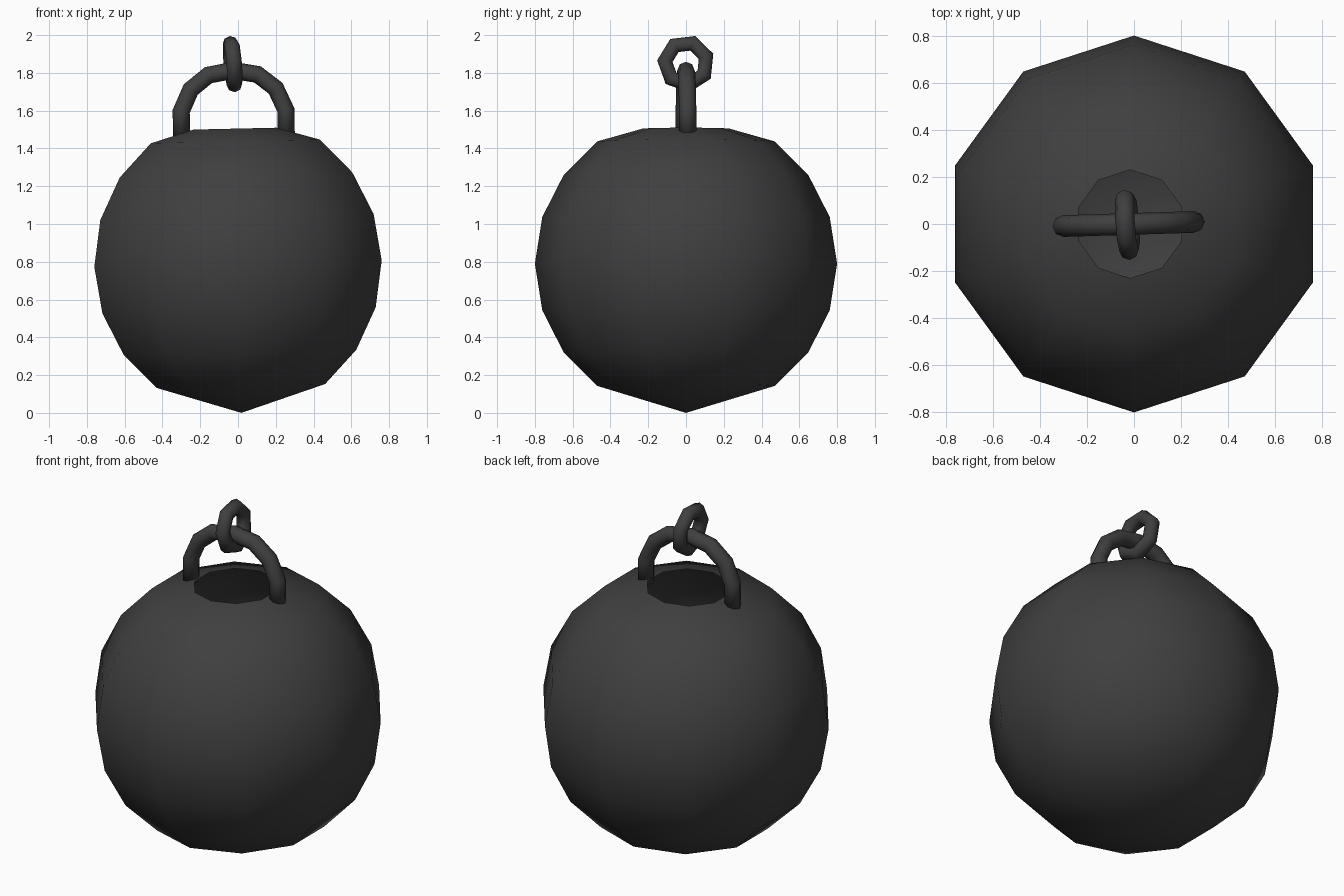
import bpy
import bmesh
from math import cos, sin, pi, radians
from mathutils import Vector, Euler

cube = bpy.data.objects.get("Cube")
if cube:
    bpy.data.objects.remove(cube, do_unlink=True)

iron = bpy.data.materials.new("dark_iron")
iron.use_nodes = True
COLOUR = (0.05, 0.05, 0.05, 1)
iron.diffuse_color = COLOUR
iron.node_tree.nodes["Principled BSDF"].inputs["Base Color"].default_value = COLOUR


def finish(name, bm, location, tilt, turn=0):
    """Turn a bmesh into a smooth, placed object; tilt about y, turn about z."""
    bmesh.ops.recalc_face_normals(bm, faces=bm.faces)
    mesh = bpy.data.meshes.new(name)
    bm.to_mesh(mesh)
    bm.free()
    mesh.materials.append(iron)
    mesh.shade_smooth()
    obj = bpy.data.objects.new(name, mesh)
    bpy.context.collection.objects.link(obj)
    obj.location = location
    obj.rotation_euler = Euler((0, radians(tilt), radians(turn)))
    return obj


def bridge(bm, a, b):
    n = len(a)
    for i in range(n):
        bm.faces.new((a[i], a[(i + 1) % n], b[(i + 1) % n], b[i]))


def tube(path, normal, radius, closed, sides=8):
    """Sweep a round section along a flat path lying square to normal."""
    bm = bmesh.new()
    rings = []
    n = len(path)
    for i, p in enumerate(path):
        before = path[i - 1] if closed or i > 0 else p
        after = path[(i + 1) % n] if closed or i < n - 1 else p
        side = normal.cross((after - before).normalized())
        rings.append([bm.verts.new(p + radius * (cos(t) * side + sin(t) * normal))
                      for t in (2 * pi * k / sides for k in range(sides))])
    for a, b in zip(rings, rings[1:]):
        bridge(bm, a, b)
    if closed:
        bridge(bm, rings[-1], rings[0])
    else:
        bm.faces.new(rings[0])
        bm.faces.new(rings[-1])
    return bm


# Ball: ten-sided sphere with a shallow cone below and an open hole on top
SIDES, RADIUS = 10, 0.8
profile = [(RADIUS * cos(radians(a)), RADIUS * sin(radians(a)))
           for a in range(-54, 55, 18)]
profile.append((0.23, 0.715))
bm = bmesh.new()
rings = [[bm.verts.new((r * cos(t), r * sin(t), z))
          for t in (pi / 2 + 2 * pi * k / SIDES for k in range(SIDES))]
         for r, z in profile]
for a, b in zip(rings, rings[1:]):
    bridge(bm, a, b)
pole = bm.verts.new((0, 0, -0.79))
for i in range(SIDES):
    bm.faces.new((pole, rings[0][(i + 1) % SIDES], rings[0][i]))
finish("ball", bm, (0, 0, 0.79), -1.3)

# Shackle: arched handle rising from both sides of the hole
half = [(0.277, 0), (0.277, 0.13), (0.225, 0.245), (0.13, 0.32)]
points = [(-x, z) for x, z in half] + [(0, 0.343)] + [(x, z) for x, z in reversed(half)]
path = [Vector((x, 0, z)) for x, z in points]
finish("shackle", tube(path, Vector((0, 1, 0)), 0.046, False),
       (-0.022, 0, 1.47), -0.8, 1.8)

# Chain link: seven-sided ring hanging through the shackle
path = [Vector((0, 0.113 * cos(t), 0.113 * sin(t)))
        for t in (radians(71) + 2 * pi * k / 7 for k in range(7))]
finish("chain_link", tube(path, Vector((1, 0, 0)), 0.041, True),
       (-0.028, 0, 1.85), -5, 4)
